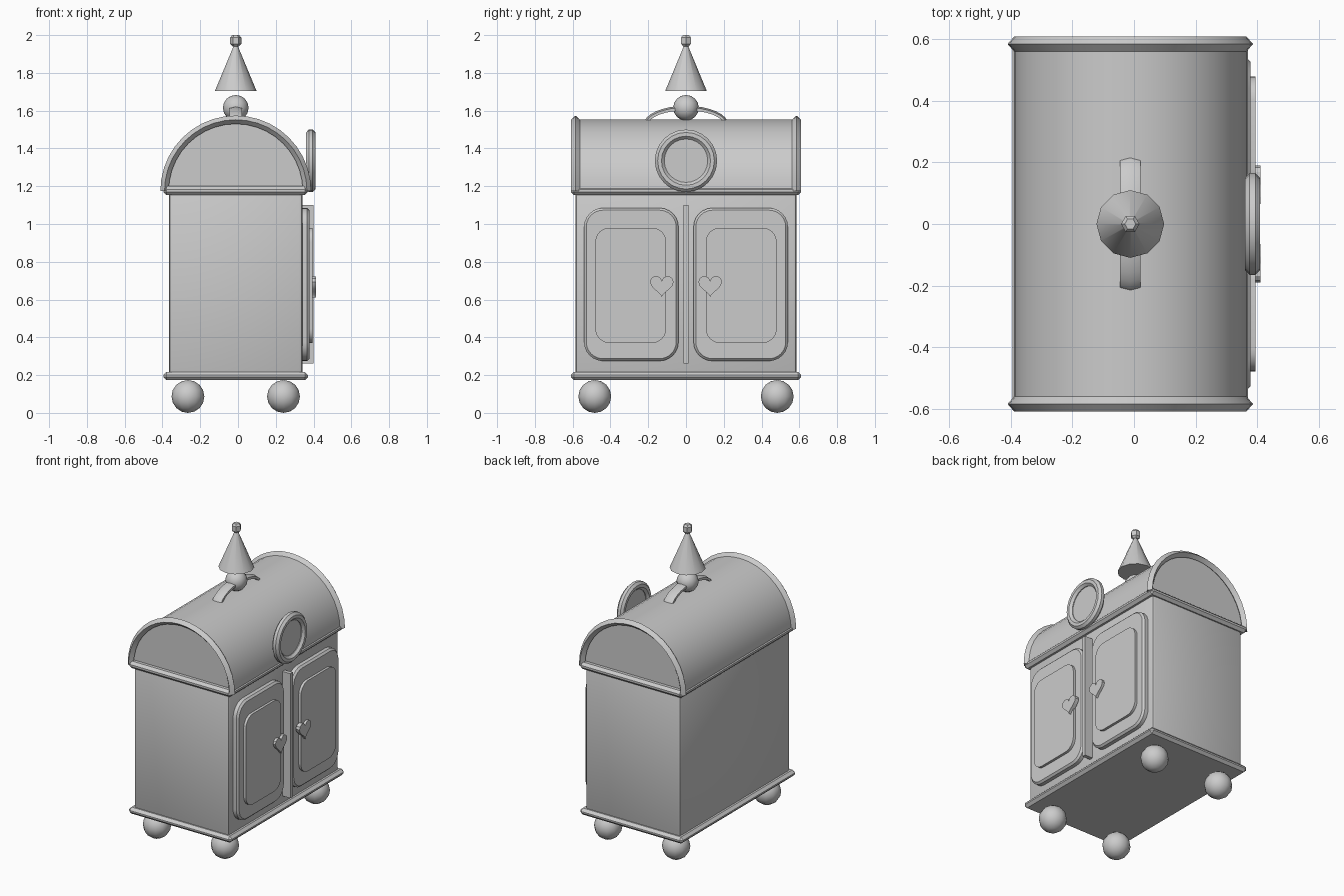
import bpy, bmesh
from math import sin, cos, pi, radians

if "Cube" in bpy.data.objects:
    bpy.data.objects.remove(bpy.data.objects["Cube"])

CX = -0.012  # centre line of the cabinet in x
grey = bpy.data.materials.new("plain_grey")
grey.diffuse_color = (0.6, 0.6, 0.6, 1)
grey.use_nodes = True
grey.node_tree.nodes["Principled BSDF"].inputs["Base Color"].default_value = grey.diffuse_color


def finish(name, bm, angle=40):
    bmesh.ops.recalc_face_normals(bm, faces=bm.faces)
    me = bpy.data.meshes.new(name)
    bm.to_mesh(me)
    bm.free()
    me.materials.append(grey)
    ob = bpy.data.objects.new(name, me)
    bpy.context.collection.objects.link(ob)
    bpy.ops.object.select_all(action='DESELECT')
    ob.select_set(True)
    bpy.context.view_layer.objects.active = ob
    bpy.ops.object.shade_smooth_by_angle(angle=radians(angle))
    return ob


def loft(name, rings, closed=False, angle=40):
    """Skin a list of equal-length point rings; cap the ends unless closed."""
    bm = bmesh.new()
    rows = [[bm.verts.new(p) for p in r] for r in rings]
    pairs = list(zip(rows, rows[1:])) + ([(rows[-1], rows[0])] if closed else [])
    n = len(rows[0])
    for a, b in pairs:
        for i in range(n):
            j = (i + 1) % n
            bm.faces.new((a[i], a[j], b[j], b[i]))
    if not closed:
        bm.faces.new(rows[0])
        bm.faces.new(rows[-1])
    return finish(name, bm, angle)


def box(name, x, y, z, bevel, segs=1):
    bm = bmesh.new()
    bmesh.ops.create_cube(bm, size=1)
    for v in bm.verts:
        v.co = [lo + (c + 0.5) * (hi - lo) for c, (lo, hi) in zip(v.co, (x, y, z))]
    if bevel:
        bmesh.ops.bevel(bm, geom=bm.edges[:], offset=bevel, segments=segs,
                        profile=0.5, affect='EDGES')
    return finish(name, bm, 30)


def sphere(name, loc, r):
    bm = bmesh.new()
    bmesh.ops.create_uvsphere(bm, u_segments=12, v_segments=8, radius=r)
    bmesh.ops.translate(bm, verts=bm.verts, vec=loc)
    return finish(name, bm, 50)


def lathe(name, profile, n, angle):
    return loft(name, [[(CX + r * cos(2 * pi * i / n), r * sin(2 * pi * i / n), z)
                        for i in range(n)] for r, z in profile], angle=angle)


def rounded(x, y0, y1, z0, z1, r):
    pts = []
    corners = ((y1 - r, z1 - r), (y0 + r, z1 - r), (y0 + r, z0 + r), (y1 - r, z0 + r))
    for k, (cy, cz) in enumerate(corners):
        for i in range(7):
            a = pi / 2 * (k + i / 6)
            pts.append((x, cy + r * cos(a), cz + r * sin(a)))
    return pts


# carcass and mouldings
box("cabinet_body", (-0.365, 0.341), (-0.585, 0.585), (0.20, 1.17), 0.018, 2)
box("base_moulding", (-0.395, 0.371), (-0.61, 0.61), (0.173, 0.217), 0.017)
box("top_moulding", (-0.395, 0.371), (-0.61, 0.61), (1.153, 1.20), 0.017)

# ball feet
for sx in (-1, 1):
    for sy in (-1, 1):
        sphere("foot", (CX + sx * 0.253, sy * 0.483, 0.087), 0.087)

# barrel roof and its end rims
ARC = [pi * i / 20 for i in range(21)]
loft("barrel_roof", [[(CX + 0.378 * cos(a), y, 1.175 + 0.378 * sin(a)) for a in ARC]
                     for y in (-0.572, 0.572)])
for s in (-1, 1):
    section = ((0.399, 0.585), (0.377, 0.61), (0.355, 0.585), (0.377, 0.56))
    loft("roof_rim", [[(CX + r * cos(a), s * y, 1.175 + r * sin(a)) for r, y in section]
                      for a in ARC])

# round window: ring and pane
ring = ((0.165, 0.375), (0.165, 0.395), (0.15, 0.41), (0.13, 0.41),
        (0.115, 0.395), (0.115, 0.375), (0.13, 0.361), (0.15, 0.361))
loft("window_ring", [[(x, r * cos(2 * pi * i / 24), 1.335 + r * sin(2 * pi * i / 24))
                      for r, x in ring] for i in range(24)], closed=True)
loft("window_pane", [[(x, 0.12 * cos(2 * pi * i / 24), 1.335 + 0.12 * sin(2 * pi * i / 24))
                      for i in range(24)] for x in (0.38, 0.39)])

# doors with raised panels and heart knobs
for s in (-1, 1):
    def door_ring(x, inset, a=0.04, b=0.54, z0=0.275, z1=1.085, r=0.10):
        y0, y1 = sorted((s * a, s * b))
        return rounded(x, y0 + inset, y1 - inset, z0 + inset, z1 - inset, r - inset)
    loft("door", [door_ring(0.33, 0), door_ring(0.366, 0), door_ring(0.378, 0.012)], angle=30)
    panel = (0.105, 0.48, 0.37, 0.98, 0.075)
    loft("door_panel", [door_ring(0.37, 0, *panel), door_ring(0.395, 0, *panel)], angle=30)
    heart = []
    for i in range(24):
        t = 2 * pi * i / 24
        heart.append((s * 0.128 + 0.0625 * sin(t) ** 3,
                      0.678 + 0.0039 * (13 * cos(t) - 5 * cos(2 * t) - 2 * cos(3 * t) - cos(4 * t))))
    loft("heart_knob", [[(x, y, z) for y, z in heart] for x in (0.385, 0.412)], angle=30)
box("centre_strip", (0.33, 0.40), (-0.013, 0.013), (0.262, 1.10), 0)

# roof handle
bar = ((-0.033, -0.012), (-0.033, 0.004), (0, 0.013), (0.033, 0.004), (0.033, -0.012))
loft("roof_handle", [[(CX + w, (0.212 + d) * cos(a), 1.525 + (0.088 + d) * sin(a))
                      for w, d in bar] for a in [pi * i / 16 for i in range(17)]])

# finial: ball, cone and small tip
sphere("finial_ball", (CX, 0, 1.615), 0.068)
lathe("finial_cone", [(0.11, 1.705), (0.008, 1.95)], 12, 40)
lathe("finial_tip", [(0.016, 1.94), (0.03, 1.953), (0.03, 1.987), (0.018, 2.0)], 6, 20)
